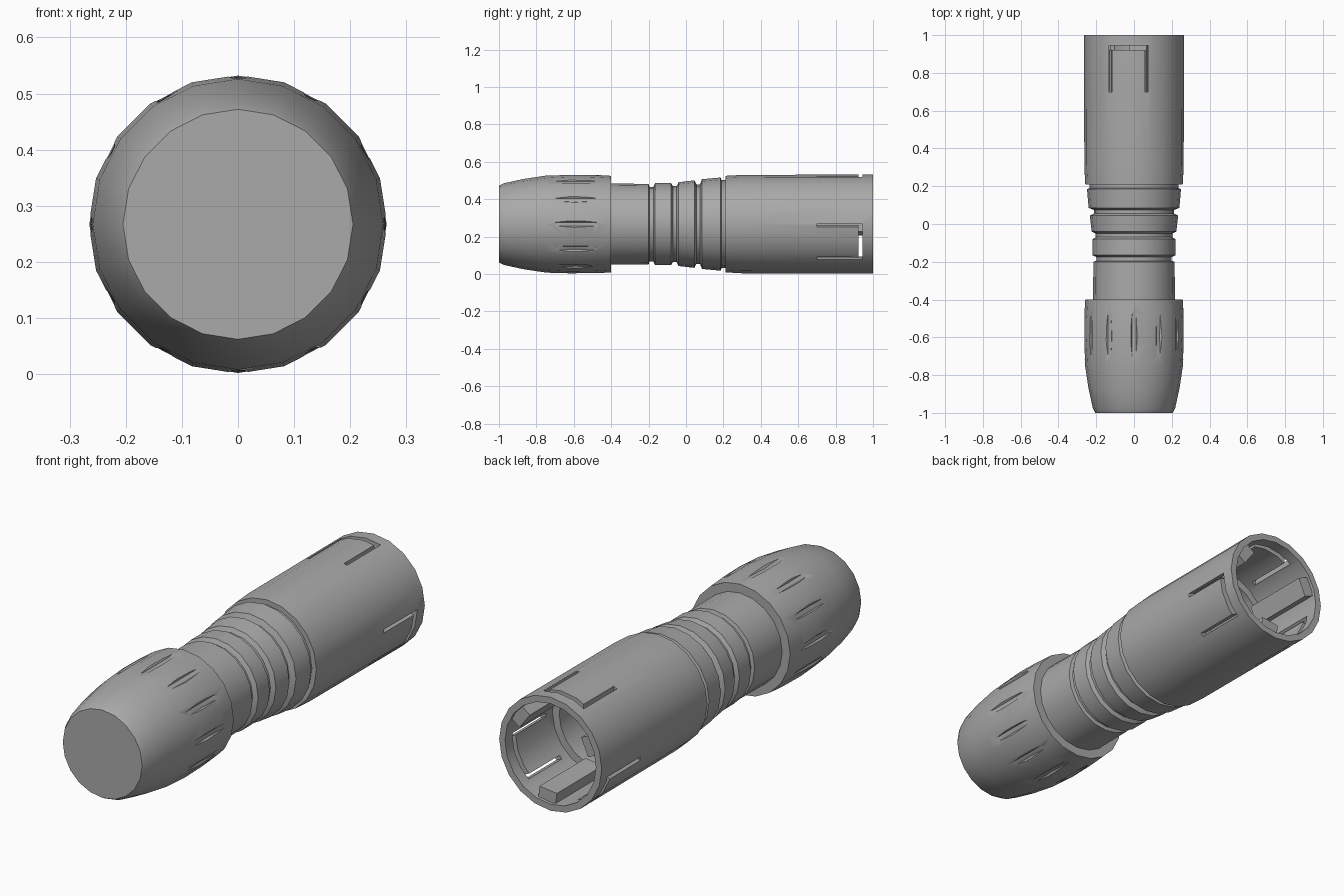
import bpy, bmesh, math
from mathutils import Matrix, Vector

if "Cube" in bpy.data.objects:
    bpy.data.objects.remove(bpy.data.objects["Cube"])

AXIS_Z = 0.267
SIDES = 20

grey = bpy.data.materials.new("mid grey")
grey.use_nodes = True
GREY = (0.4, 0.4, 0.4, 1)
grey.diffuse_color = GREY
grey.node_tree.nodes["Principled BSDF"].inputs["Base Color"].default_value = GREY


def finish(bm, name):
    """Turn a bmesh into a named object lying on the barrel axis."""
    bmesh.ops.recalc_face_normals(bm, faces=bm.faces)
    mesh = bpy.data.meshes.new(name)
    bm.to_mesh(mesh)
    bm.free()
    mesh.materials.append(grey)
    obj = bpy.data.objects.new(name, mesh)
    obj.location.z = AXIS_Z
    bpy.context.collection.objects.link(obj)
    return obj


def lathe(name, profile):
    """Spin (y, radius) points around the y axis."""
    bm = bmesh.new()
    verts = [bm.verts.new((r, y, 0)) for y, r in profile]
    edges = [bm.edges.new(pair) for pair in zip(verts, verts[1:])]
    bmesh.ops.spin(bm, geom=verts + edges, axis=(0, 1, 0), cent=(0, 0, 0),
                   angle=math.tau, steps=SIDES, use_merge=True)
    bmesh.ops.remove_doubles(bm, verts=bm.verts, dist=0.0005)
    return finish(bm, name)


def around(degrees):
    """Rotation taking the +x direction to an angle about the axis."""
    return Matrix.Rotation(-math.radians(degrees), 4, 'Y')


def cut(obj, cutter):
    cutter.hide_render = True
    mod = obj.modifiers.new("cut", 'BOOLEAN')
    mod.operation = 'DIFFERENCE'
    mod.solver = 'EXACT'
    mod.object = cutter
    bpy.context.view_layer.objects.active = obj
    bpy.ops.object.modifier_apply(modifier=mod.name)
    bpy.data.objects.remove(cutter)


def smooth(obj):
    bpy.ops.object.select_all(action='DESELECT')
    obj.select_set(True)
    bpy.context.view_layer.objects.active = obj
    bpy.ops.object.shade_smooth_by_angle(angle=math.radians(30))


# Rounded grip cap at the front
grip = lathe("grip_cap", [
    (-1, 0), (-1, 0.205), (-0.975, 0.218), (-0.87, 0.241), (-0.75, 0.259),
    (-0.62, 0.266), (-0.5, 0.264), (-0.4, 0.258), (-0.4, 0)])

# Slim finger dents around the grip
bm = bmesh.new()
for i in range(12):
    place = around(i * 30) @ Matrix.Translation((0.268, -0.59, 0))
    shape = Matrix.Diagonal((0.016, 0.18, 0.022, 1))
    bmesh.ops.create_icosphere(bm, subdivisions=1, radius=1, matrix=place @ shape)
cut(grip, finish(bm, "dent_cutter"))
smooth(grip)

# Ribbed neck between grip and socket
neck = lathe("ribbed_neck", [
    (-0.42, 0), (-0.42, 0.217), (-0.2, 0.215),
    (-0.195, 0.199), (-0.175, 0.199), (-0.165, 0.22), (-0.08, 0.22),
    (-0.07, 0.203), (-0.05, 0.203), (-0.04, 0.224), (0.045, 0.234),
    (0.055, 0.213), (0.075, 0.213), (0.085, 0.24), (0.185, 0.249),
    (0.19, 0.235), (0.22, 0.235), (0.22, 0)])
smooth(neck)

# Hollow socket with a stepped bore, open at the back
socket = lathe("socket_tube", [
    (0.21, 0), (0.21, 0.258), (0.3, 0.263), (1, 0.265), (1, 0.235),
    (0.65, 0.235), (0.65, 0.2), (0.35, 0.2), (0.35, 0)])

# U-shaped slots that free three latch tongues
bm = bmesh.new()
outline = [(-0.105, 0.7), (-0.105, 0.945), (0.105, 0.945), (0.105, 0.7),
           (0.088, 0.7), (0.088, 0.922), (-0.088, 0.922), (-0.088, 0.7)]
for angle in (97, 217, 337):
    face = bm.faces.new([bm.verts.new(around(angle) @ Vector((0.19, y, t)))
                         for t, y in outline])
    out = around(angle) @ Vector((0.12, 0, 0))
    new = bmesh.ops.extrude_face_region(bm, geom=[face], use_keep_orig=True)
    moved = [g for g in new["geom"] if isinstance(g, bmesh.types.BMVert)]
    bmesh.ops.translate(bm, vec=out, verts=moved)
cut(socket, finish(bm, "slot_cutter"))
smooth(socket)

# Key ribs inside the socket, between the slots
bm = bmesh.new()
for angle in (37, 157, 277):
    place = around(angle) @ Matrix.Translation((0.212, 0.815, 0))
    bmesh.ops.create_cube(bm, size=1,
                          matrix=place @ Matrix.Diagonal((0.064, 0.34, 0.09, 1)))
finish(bm, "key_ribs")
